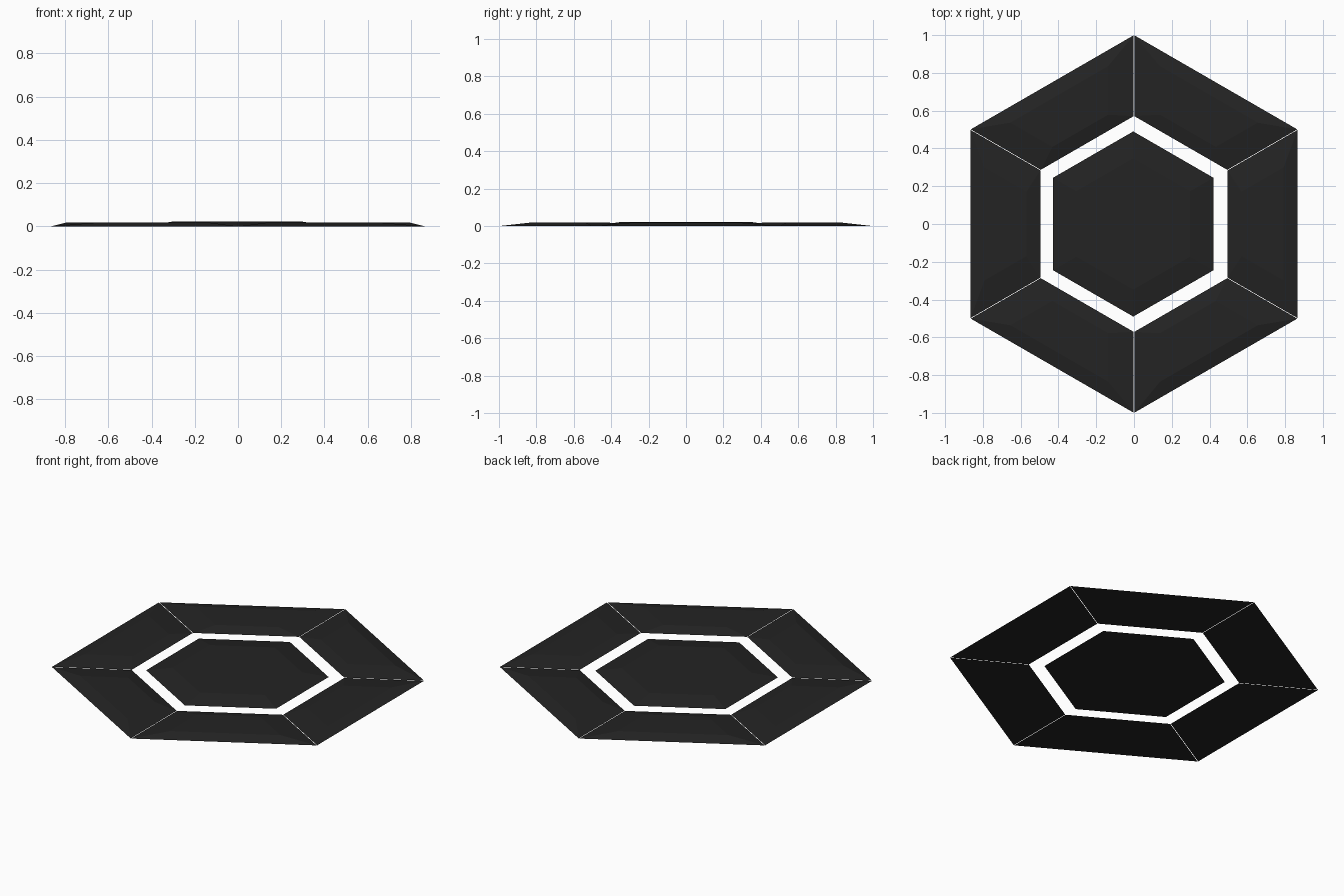
import bpy, bmesh
from math import cos, sin, pi
from mathutils import Vector, Matrix

if "Cube" in bpy.data.objects:
    bpy.data.objects.remove(bpy.data.objects["Cube"])

mat = bpy.data.materials.new("charcoal")
mat.diffuse_color = (0.017, 0.017, 0.017, 1)
mat.use_nodes = True
mat.node_tree.nodes["Principled BSDF"].inputs["Base Color"].default_value = mat.diffuse_color


def bevelled_slab(name, outline, top_scale, height):
    """Closed slab whose flat top is the outline shrunk about its middle."""
    mid = sum(outline, Vector((0, 0))) / len(outline)
    bm = bmesh.new()
    low = [bm.verts.new((p.x, p.y, 0)) for p in outline]
    high = []
    for p in outline:
        q = mid + (p - mid) * top_scale
        high.append(bm.verts.new((q.x, q.y, height)))
    n = len(outline)
    bm.faces.new(low[::-1])
    bm.faces.new(high)
    for i in range(n):
        j = (i + 1) % n
        bm.faces.new((low[i], low[j], high[j], high[i]))
    bmesh.ops.recalc_face_normals(bm, faces=bm.faces)
    mesh = bpy.data.meshes.new(name)
    bm.to_mesh(mesh)
    bm.free()
    mesh.materials.append(mat)
    obj = bpy.data.objects.new(name, mesh)
    bpy.context.collection.objects.link(obj)
    return obj


def polar(r, a):
    return Vector((r * cos(a), r * sin(a)))


# Central hexagonal plate
centre = [polar(0.49, pi / 6 + i * pi / 3) + Vector((-0.004, 0)) for i in range(6)]
bevelled_slab("centre_plate", centre, 0.71, 0.022)

# Six trapezoid rim plates with hairline seams
OUTER, INNER, SEAM = 1.0, 0.572, 0.002
for i in range(6):
    turn = Matrix.Rotation(i * pi / 3, 2)
    apo_out, apo_in = OUTER * cos(pi / 6), INNER * cos(pi / 6)
    half_out, half_in = OUTER / 2 - SEAM, INNER / 2 - SEAM
    quad = [Vector((apo_in, -half_in)), Vector((apo_out, -half_out)),
            Vector((apo_out, half_out)), Vector((apo_in, half_in))]
    bevelled_slab(f"rim_plate_{i + 1}", [turn @ p for p in quad], 0.6, 0.018)
